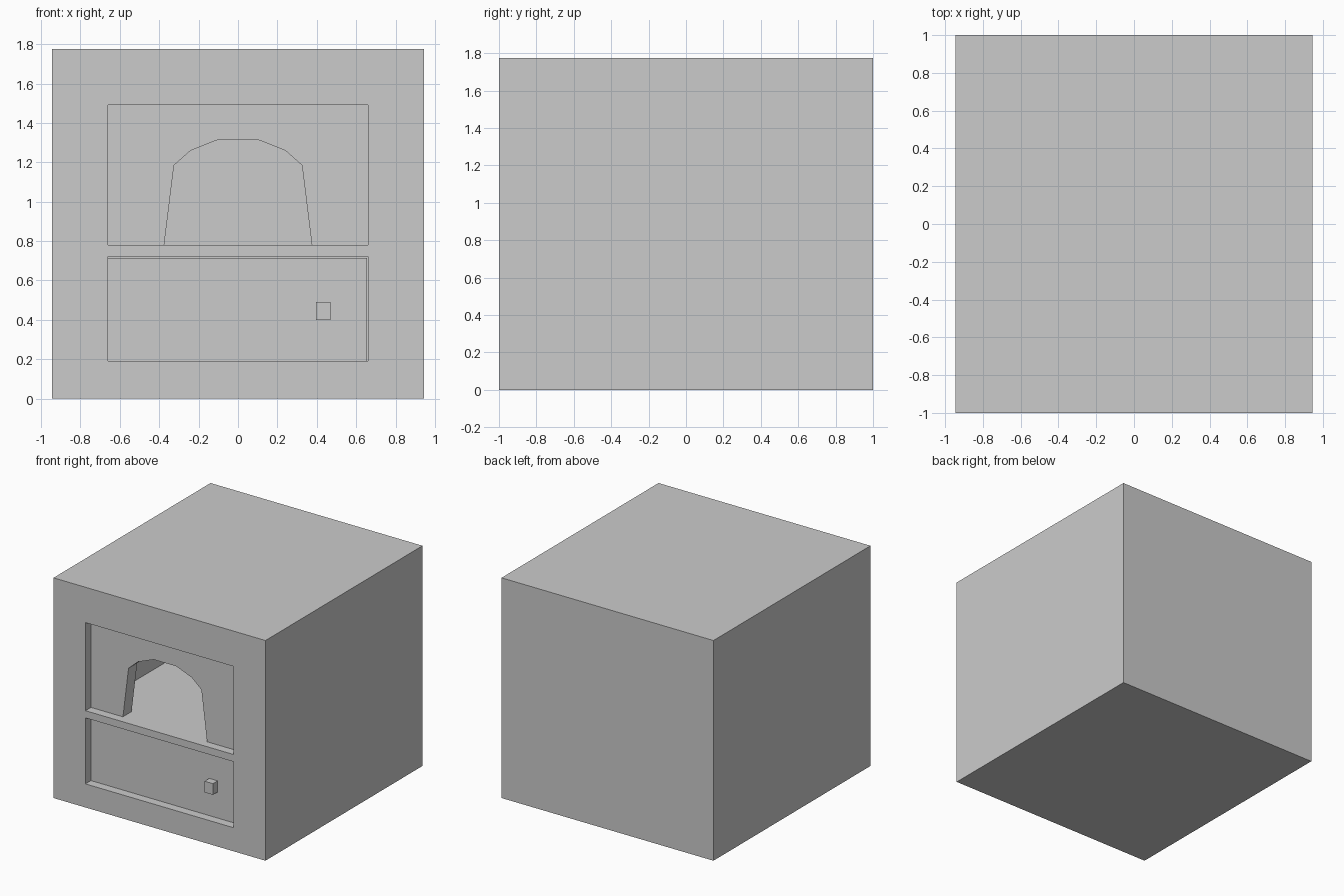
import bpy, bmesh
from mathutils import Vector

if "Cube" in bpy.data.objects:
    bpy.data.objects.remove(bpy.data.objects["Cube"])


def box(name, lo, hi):
    """Axis-aligned box between two corners."""
    lo, hi = Vector(lo), Vector(hi)
    bm = bmesh.new()
    bmesh.ops.create_cube(bm, size=1)
    bmesh.ops.scale(bm, vec=hi - lo, verts=bm.verts)
    bmesh.ops.translate(bm, vec=(lo + hi) / 2, verts=bm.verts)
    return to_object(name, bm)


def prism(name, outline, y0, y1):
    """Front outline (x, z) extruded from y0 back to y1."""
    bm = bmesh.new()
    face = bm.faces.new([bm.verts.new((x, y0, z)) for x, z in outline])
    out = bmesh.ops.extrude_face_region(bm, geom=[face], use_keep_orig=True)
    moved = [v for v in out["geom"] if isinstance(v, bmesh.types.BMVert)]
    bmesh.ops.translate(bm, vec=(0, y1 - y0, 0), verts=moved)
    bmesh.ops.recalc_face_normals(bm, faces=bm.faces)
    return to_object(name, bm)


def to_object(name, bm):
    mesh = bpy.data.meshes.new(name)
    bm.to_mesh(mesh)
    bm.free()
    obj = bpy.data.objects.new(name, mesh)
    bpy.context.collection.objects.link(obj)
    return obj


def cut(target, cutter):
    mod = target.modifiers.new(cutter.name, 'BOOLEAN')
    mod.operation = 'DIFFERENCE'
    mod.solver = 'EXACT'
    mod.object = cutter
    bpy.context.view_layer.objects.active = target
    bpy.ops.object.modifier_apply(modifier=mod.name)
    bpy.data.objects.remove(cutter)


W, H = 0.945, 1.775        # half width and height of the block
IN = 0.66                  # half width of both openings
FLOOR, CEIL = 0.78, 1.49   # upper chamber
FACE = -0.93               # recessed front plane

# Block with an upper chamber and a lower door recess
body = box("oven_body", (-W, -1, 0), (W, 1, H))
cut(body, box("chamber_cutter", (-IN, -1.2, FLOOR), (IN, 0.715, CEIL)))
cut(body, box("door_cutter", (-IN, -1.2, 0.19), (IN, -0.88, 0.722)))

# Panel with the faceted arched mouth
half_arch = [(0.375, FLOOR), (0.325, 1.185), (0.24, 1.26), (0.10, 1.315)]
arch = half_arch + [(-x, z) for x, z in reversed(half_arch)]
outline = [(IN, FLOOR), (IN, CEIL), (-IN, CEIL), (-IN, FLOOR)] + arch[::-1]
prism("arch_panel", outline, FACE, -0.82)

# Lower door with a narrow gap above, and its square knob
box("lower_door", (-IN, FACE, 0.19), (0.656, -0.88, 0.713))
box("door_knob", (0.395, -0.99, 0.40), (0.47, FACE, 0.49))
